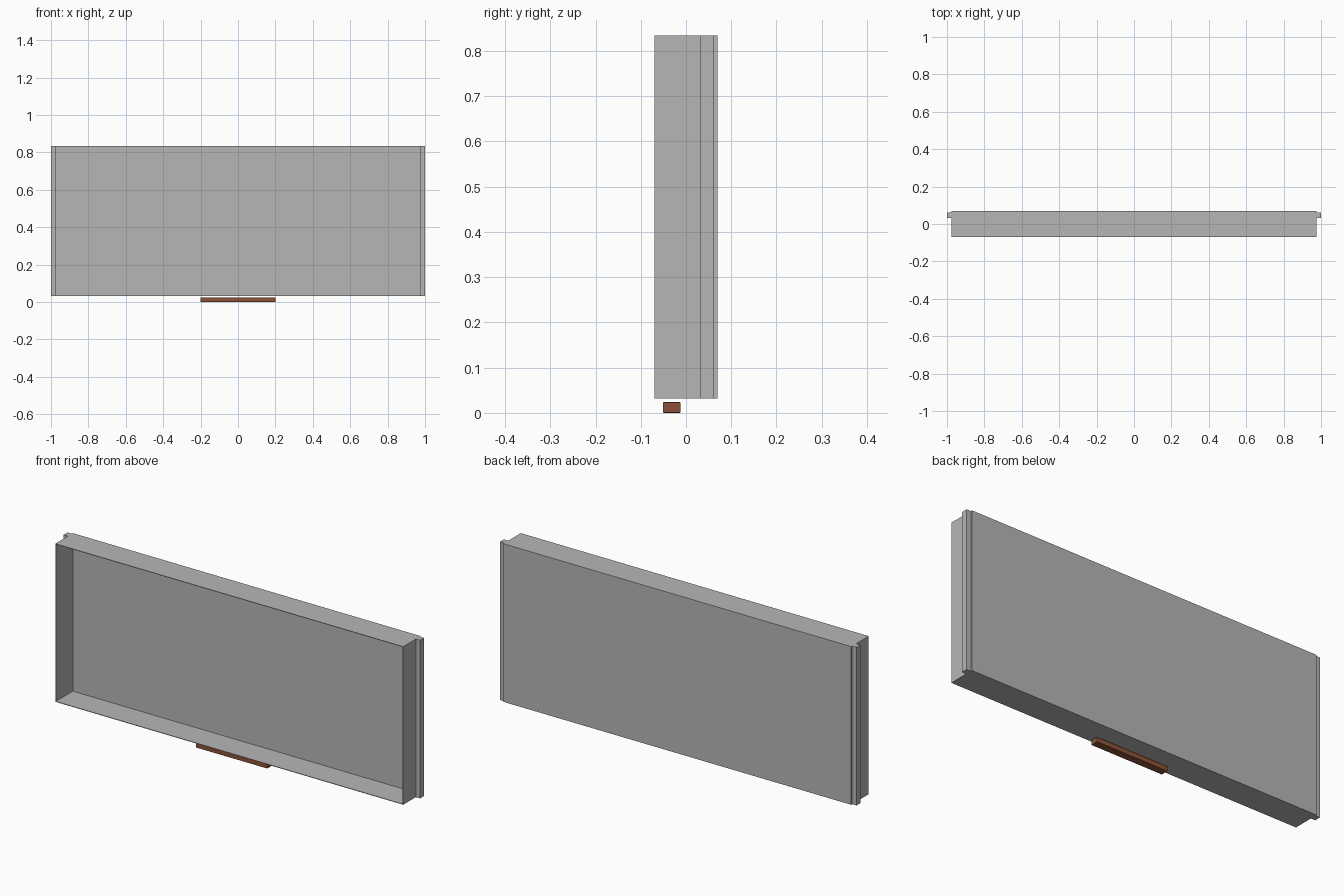
import bpy, bmesh
from mathutils import Vector

cube = bpy.data.objects.get("Cube")
if cube:
    bpy.data.objects.remove(cube, do_unlink=True)


def material(name, rgb):
    mat = bpy.data.materials.new(name)
    mat.use_nodes = True
    color = (*rgb, 1)
    mat.diffuse_color = color
    mat.node_tree.nodes["Principled BSDF"].inputs["Base Color"].default_value = color
    return mat


def box_mesh(low, high):
    low, high = Vector(low), Vector(high)
    bm = bmesh.new()
    bmesh.ops.create_cube(bm, size=1)
    bmesh.ops.scale(bm, vec=high - low, verts=bm.verts)
    bmesh.ops.translate(bm, vec=(low + high) / 2, verts=bm.verts)
    return bm


def add_object(name, bm, mat):
    mesh = bpy.data.meshes.new(name)
    bm.to_mesh(mesh)
    bm.free()
    mesh.materials.append(mat)
    obj = bpy.data.objects.new(name, mesh)
    bpy.context.collection.objects.link(obj)
    return obj


grey = material("grey metal", (0.47, 0.47, 0.47))
brown = material("brown handle", (0.26, 0.085, 0.04))

WALL = 0.004
HALF_WIDTH, HALF_DEPTH = 0.976, 0.07
BOTTOM, TOP = 0.032, 0.834

# Shallow tray, open to the front, with thin walls
bm = box_mesh((-HALF_WIDTH, -HALF_DEPTH, BOTTOM), (HALF_WIDTH, HALF_DEPTH, TOP))
bm.normal_update()
front = min(bm.faces, key=lambda f: f.calc_center_median().y)
bmesh.ops.inset_individual(bm, faces=[front], thickness=WALL)
pocket = bmesh.ops.extrude_discrete_faces(bm, faces=[front])["faces"][0]
bmesh.ops.translate(bm, vec=(0, 2 * HALF_DEPTH - WALL, 0), verts=pocket.verts)
bmesh.ops.recalc_face_normals(bm, faces=bm.faces)
add_object("tray", bm, grey)

# Mounting rails along both ends, near the back
for side, name in ((1, "left_rail"), (-1, "right_rail")):
    x0, x1 = sorted((side * HALF_WIDTH, side))
    add_object(name, box_mesh((x0, 0.031, BOTTOM), (x1, 0.062, TOP)), grey)

# Handle bar just under the tray, with softened edges
handle = add_object("handle", box_mesh((-0.2, -0.051, 0), (0.2, -0.012, 0.024)), brown)
bevel = handle.modifiers.new("soft edges", "BEVEL")
bevel.width = 0.002
bevel.segments = 2
